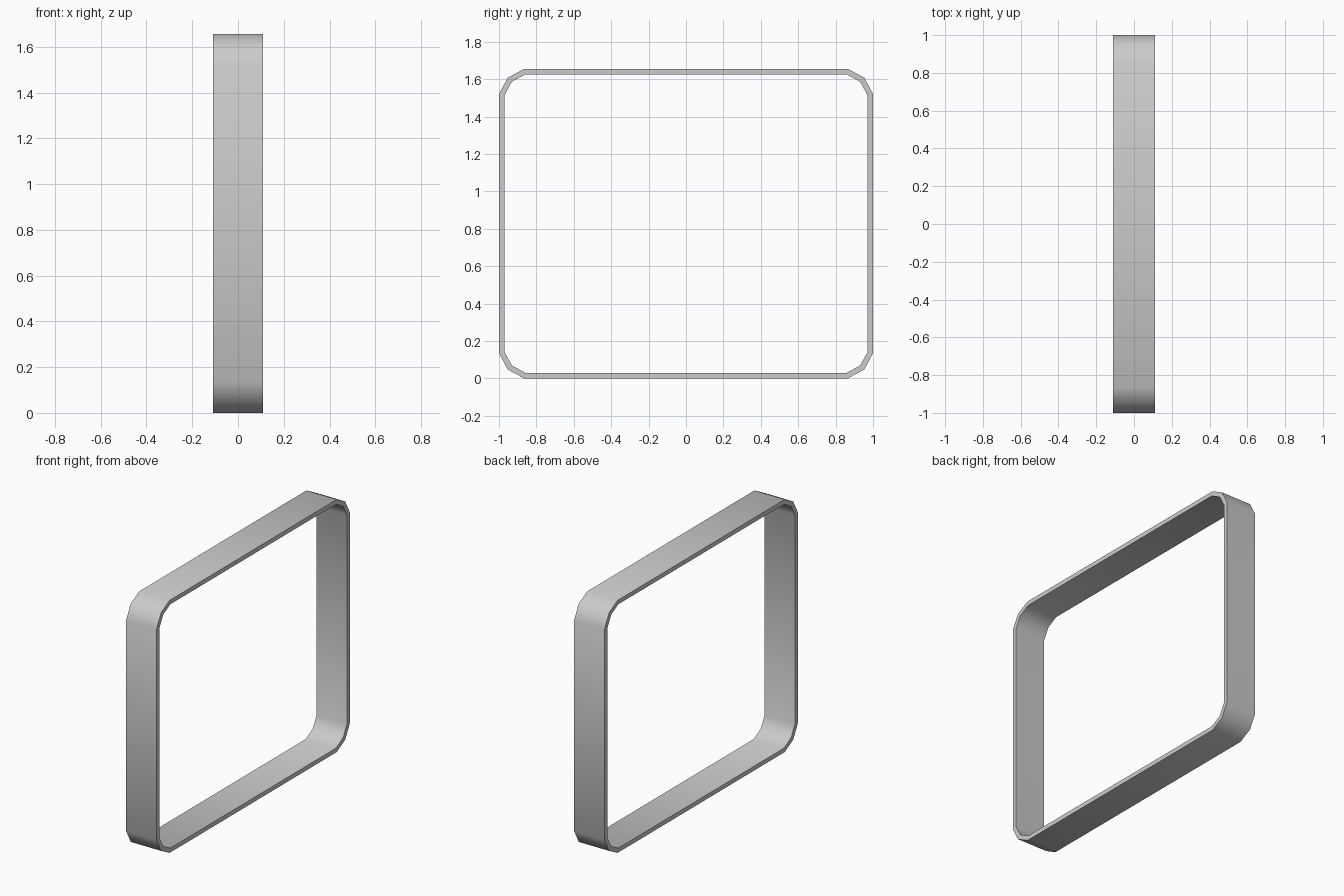
import bpy, bmesh, math

if "Cube" in bpy.data.objects:
    bpy.data.objects.remove(bpy.data.objects["Cube"])

HALF_Y, HEIGHT, HALF_X = 1.0, 1.655, 0.11


def loop_points(corner):
    """Mirror one chamfered corner (insets from the outer box) around the frame."""
    a, h = HALF_Y, HEIGHT
    top_right = [(a - dy, h - dz) for dy, dz in corner]
    top_left = [(-y, z) for y, z in reversed(top_right)]
    bottom_left = [(-y, h - z) for y, z in top_right]
    bottom_right = [(y, h - z) for y, z in reversed(top_right)]
    return top_right + top_left + bottom_left + bottom_right


# Outer and inner outlines, each corner cut into two facets
outer = loop_points([(0, 0.135), (0.047, 0.047), (0.135, 0)])
inner = loop_points([(0.029, 0.1425), (0.069, 0.069), (0.1425, 0.029)])

# Sweep the rectangular band section round the outline
bm = bmesh.new()
rings = [[bm.verts.new((x, y, z)) for y, z in pts]
         for x, pts in ((-HALF_X, outer), (HALF_X, outer),
                        (HALF_X, inner), (-HALF_X, inner))]
n = len(outer)
for k in range(4):
    r, s = rings[k], rings[(k + 1) % 4]
    for i in range(n):
        j = (i + 1) % n
        bm.faces.new((r[i], r[j], s[j], s[i]))
bmesh.ops.recalc_face_normals(bm, faces=bm.faces)

mesh = bpy.data.meshes.new("rounded_frame")
bm.to_mesh(mesh)
bm.free()
frame = bpy.data.objects.new("rounded_frame", mesh)
bpy.context.collection.objects.link(frame)

# Smooth round the corners, crisp at the band rims
bpy.context.view_layer.objects.active = frame
frame.select_set(True)
bpy.ops.object.shade_smooth_by_angle(angle=math.radians(45))
